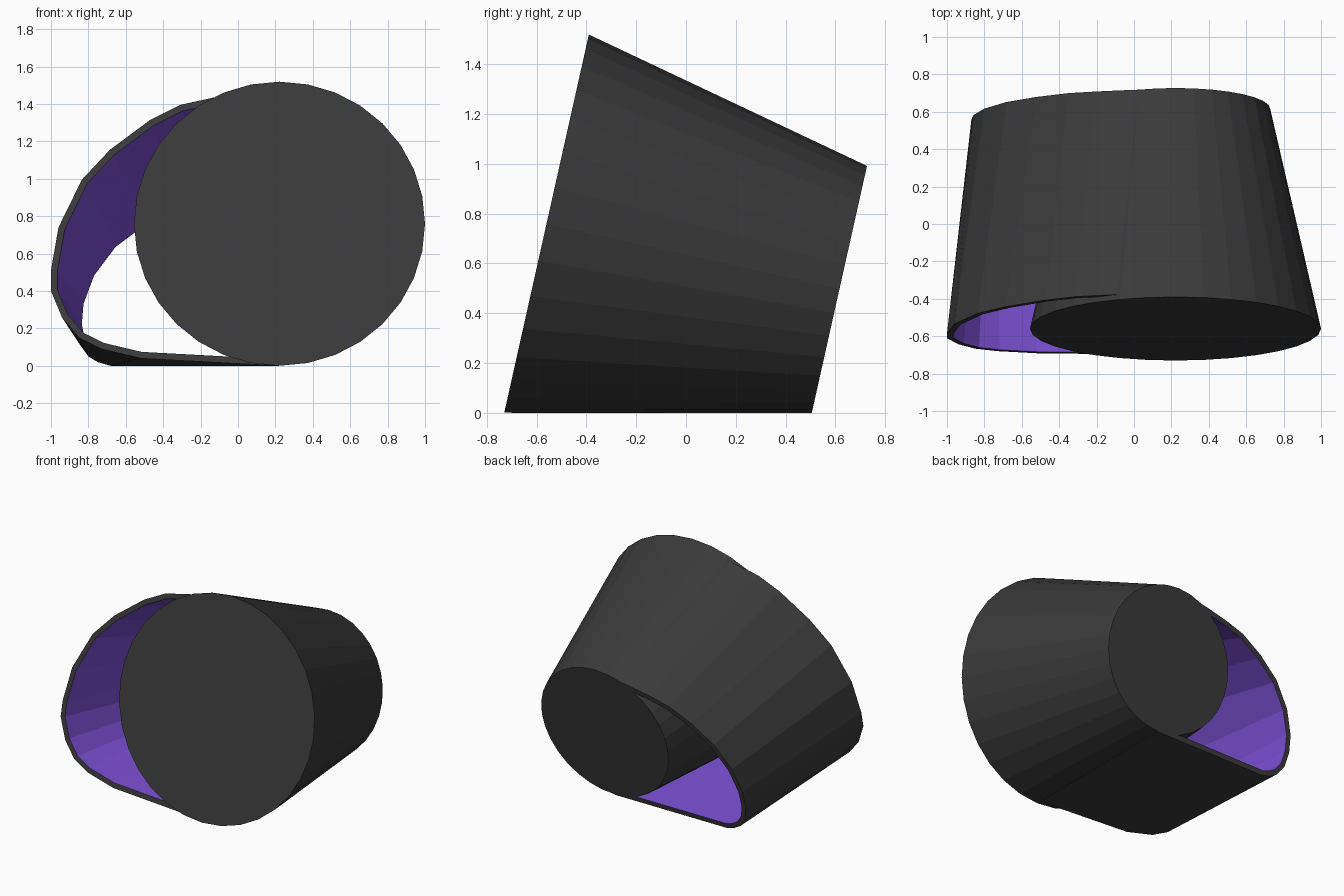
import bpy, bmesh, math
from mathutils import Vector

if "Cube" in bpy.data.objects:
    bpy.data.objects.remove(bpy.data.objects["Cube"])

SLOPE = 0.2237          # lean of both end planes: y = y0 + SLOPE * z
FRONT_Y, BACK_Y = -0.73, 0.505
WALL = 0.035


def material(name, color):
    m = bpy.data.materials.new(name)
    m.diffuse_color = (*color, 1)
    m.use_nodes = True
    m.node_tree.nodes["Principled BSDF"].inputs["Base Color"].default_value = m.diffuse_color
    return m


dark = material("charcoal", (0.042, 0.042, 0.042))
purple = material("violet", (0.21, 0.085, 0.70))


def finish(bm, name, mats):
    bmesh.ops.recalc_face_normals(bm, faces=bm.faces)
    mesh = bpy.data.meshes.new(name)
    bm.to_mesh(mesh)
    bm.free()
    for m in mats:
        mesh.materials.append(m)
    obj = bpy.data.objects.new(name, mesh)
    bpy.context.collection.objects.link(obj)
    return obj


# Tapered solid core with leaning end discs
def disc_ring(bm, cz, radius, y0, n=32):
    up = Vector((0, SLOPE, 1)).normalized()
    centre = Vector((0.222, y0 + SLOPE * cz, cz))
    ring = []
    for i in range(n):
        a = 2 * math.pi * i / n
        ring.append(bm.verts.new(centre + radius * (math.sin(a) * Vector((1, 0, 0)) + math.cos(a) * up)))
    return ring


bm = bmesh.new()
front = disc_ring(bm, 0.76, 0.778, FRONT_Y)
back = disc_ring(bm, 0.498, 0.506, BACK_Y)
bm.faces.new(front)
bm.faces.new(back)
for i in range(32):
    j = (i + 1) % 32
    bm.faces.new((front[i], front[j], back[j], back[i]))
finish(bm, "tapered_core", [dark])

# Wrapped sleeve: outer (x, z) outlines at its two ends
front_outline = [(.05, 1.46), (-.12, 1.437), (-.31, 1.395), (-.47, 1.315), (-.685, 1.155),
                 (-.835, .995), (-.96, .74), (-1, .51), (-1, .4), (-.94, .257),
                 (-.85, .15), (-.73, .09), (-.52, .04), (.22, 0)]
back_outline = [(.1, .965), (-.05, .94), (-.2, .91), (-.35, .87), (-.52, .78),
                (-.68, .66), (-.8, .5), (-.86, .34), (-.87, .22), (-.85, .12),
                (-.8, .05), (-.75, .02), (-.68, 0), (.22, 0)]


def inset(points):
    out = []
    for i, p in enumerate(points):
        a, b = points[max(i - 1, 0)], points[min(i + 1, len(points) - 1)]
        d = (Vector(b) - Vector(a)).normalized()
        out.append((p[0] - d.y * WALL, p[1] + d.x * WALL))
    return out


def place(bm, points, y0):
    return [bm.verts.new((x, y0 + SLOPE * z, z)) for x, z in points]


bm = bmesh.new()
fo = place(bm, front_outline, FRONT_Y + 0.03)
fi = place(bm, inset(front_outline), FRONT_Y + 0.03)
bo = place(bm, back_outline, BACK_Y)
bi = place(bm, inset(back_outline), BACK_Y)
for i in range(len(fo) - 1):
    j = i + 1
    bm.faces.new((fo[i], fo[j], bo[j], bo[i]))
    bm.faces.new((fi[i], bi[i], bi[j], fi[j])).material_index = 1
    bm.faces.new((fo[i], fi[i], fi[j], fo[j]))
    bm.faces.new((bo[i], bo[j], bi[j], bi[i]))
for k in (0, -1):
    bm.faces.new((fo[k], bo[k], bi[k], fi[k]))
finish(bm, "side_sleeve", [dark, purple])
